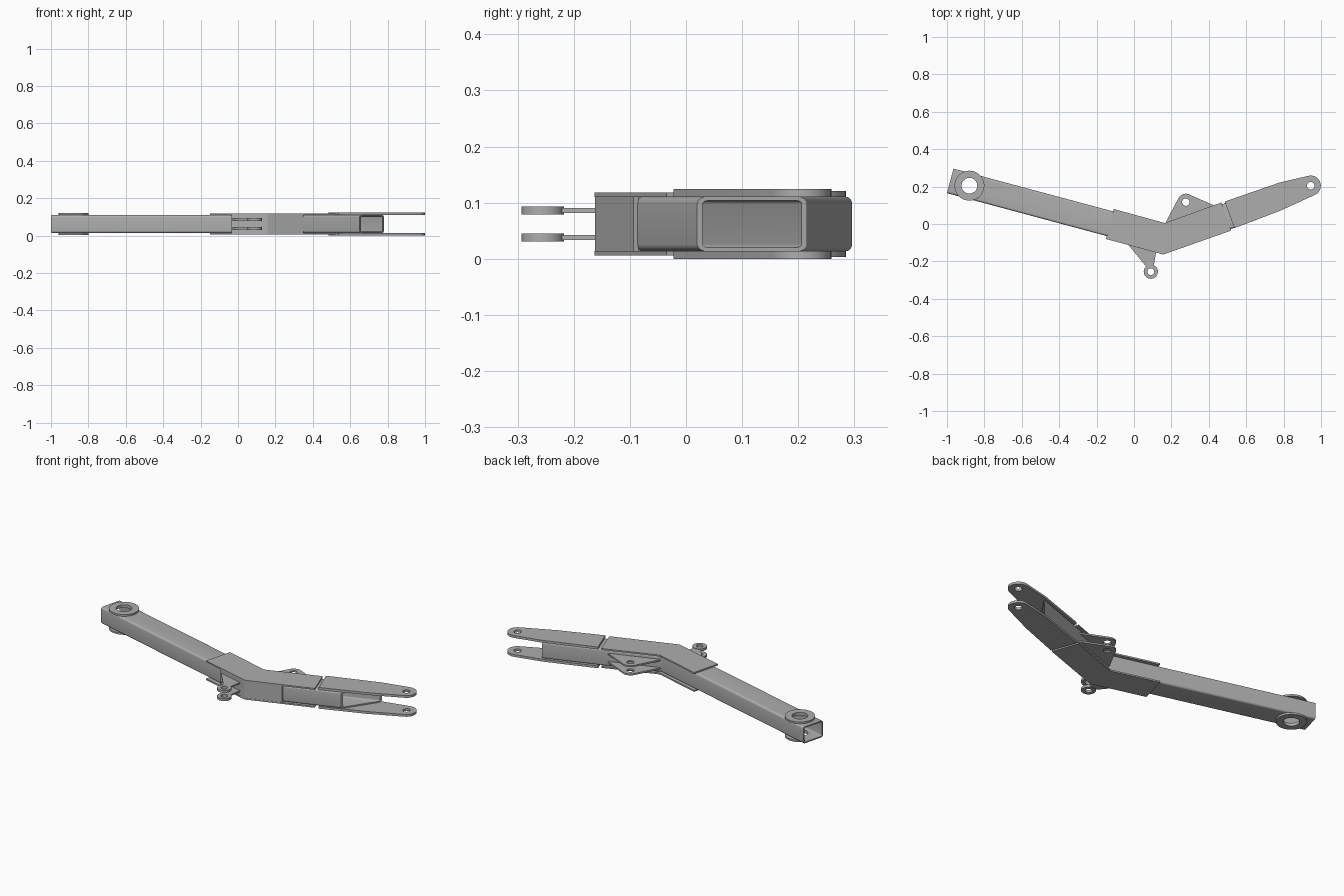
import bpy, bmesh
from math import sin, cos, radians, pi
from mathutils import Vector

MID = 0.062          # height of the symmetry plane
TUBE = 0.0485        # half height of the box tubes

cube = bpy.data.objects.get("Cube")
if cube:
    bpy.data.objects.remove(cube, do_unlink=True)

steel = bpy.data.materials.new("grey_steel")
steel.use_nodes = True
GREY = (0.42, 0.42, 0.42, 1)
steel.diffuse_color = GREY
steel.node_tree.nodes["Principled BSDF"].inputs["Base Color"].default_value = GREY


def select(ob):
    bpy.ops.object.select_all(action='DESELECT')
    ob.select_set(True)
    bpy.context.view_layer.objects.active = ob


def smooth(ob):
    select(ob)
    bpy.ops.object.shade_smooth_by_angle(angle=radians(30))


def arc(c, r, start, end, n=16):
    """Points on an arc, angles in degrees."""
    return [(c[0] + r * cos(radians(start + (end - start) * i / n)),
             c[1] + r * sin(radians(start + (end - start) * i / n)))
            for i in range(n + 1)]


def circle(c, r, n=40):
    return arc(c, r, 0, 360, n)[:-1]


def plate(name, loops, low, high):
    """Flat plate from an outline and optional hole loops."""
    cu = bpy.data.curves.new(name, 'CURVE')
    cu.dimensions = '2D'
    cu.fill_mode = 'BOTH'
    cu.extrude = (high - low) / 2
    for loop in loops:
        sp = cu.splines.new('POLY')
        sp.points.add(len(loop) - 1)
        for p, (x, y) in zip(sp.points, loop):
            p.co = (x, y, 0, 1)
        sp.use_cyclic_u = True
    ob = bpy.data.objects.new(name, cu)
    bpy.context.collection.objects.link(ob)
    select(ob)
    bpy.ops.object.convert(target='MESH')
    ob = bpy.context.object
    me = ob.data
    for v in me.vertices:
        v.co.z += (low + high) / 2
    bm = bmesh.new()
    bm.from_mesh(me)
    bmesh.ops.remove_doubles(bm, verts=bm.verts, dist=1e-5)
    bmesh.ops.recalc_face_normals(bm, faces=bm.faces)
    bm.to_mesh(me)
    bm.free()
    me.materials.clear()
    me.materials.append(steel)
    smooth(ob)
    return ob


def plate_pair(name, loops, near, far):
    """The same plate above and below the symmetry plane."""
    plate("upper_" + name, loops, MID + near, MID + far)
    plate("lower_" + name, loops, MID - far, MID - near)


def rounded_section(width, half, inset, r):
    """Rounded rectangle as (across, height) pairs."""
    pts = []
    a, b = width / 2 - inset - r, half - inset - r
    for sx, sz, start in ((1, 1, 0), (-1, 1, 90), (-1, -1, 180), (1, -1, 270)):
        pts += arc((sx * a, sz * b), r, start, start + 90, 5)
    return pts


def tube(name, ends, width):
    """Hollow box tube; each end is a (front, back) pair of plan points."""
    bm = bmesh.new()
    rings = []
    for inset, r in ((0, 0.012), (0.007, 0.006)):
        for front, back in ends:
            f, b = Vector(front), Vector(back)
            ring = []
            for u, z in rounded_section(width, TUBE, inset, r):
                p = f.lerp(b, u / width + 0.5)
                ring.append(bm.verts.new((p.x, p.y, MID + z)))
            rings.append(ring)
    o0, o1, i0, i1 = rings
    n = len(o0)
    for a, b in ((o0, o1), (o1, i1), (i1, i0), (i0, o0)):
        for k in range(n):
            j = (k + 1) % n
            bm.faces.new((a[k], a[j], b[j], b[k]))
    bmesh.ops.recalc_face_normals(bm, faces=bm.faces)
    me = bpy.data.meshes.new(name)
    bm.to_mesh(me)
    bm.free()
    me.materials.append(steel)
    ob = bpy.data.objects.new(name, me)
    bpy.context.collection.objects.link(ob)
    return ob


# Long tube, with a cross hole for the pivot pin
PIVOT = (-0.88, 0.205)
long_tube = tube("long_tube", (((-1.0, 0.165), (-0.965, 0.296)),
                               ((-0.035, -0.094), (0.165, -0.007))), 0.135)
cutter = plate("pin_cutter", [circle(PIVOT, 0.042)], MID - 0.1, MID + 0.1)
cutter.hide_render = True
select(long_tube)
cut = long_tube.modifiers.new("pin_hole", 'BOOLEAN')
cut.operation = 'DIFFERENCE'
cut.solver = 'EXACT'
cut.object = cutter
bpy.ops.object.modifier_apply(modifier=cut.name)
bpy.data.objects.remove(cutter, do_unlink=True)
smooth(long_tube)

# Short tube with a slanted open end
smooth(tube("short_tube", (((0.35, -0.086), (0.165, -0.003)),
                           ((0.65, 0.02), (0.78, 0.216))), 0.14))

# Pivot washers
plate_pair("pivot_washer", [circle(PIVOT, 0.08), circle(PIVOT, 0.042)], TUBE, 0.059)

# Elbow plates and the bent wall that closes the outside of the elbow
plate_pair("elbow_plate", [[(-0.15, -0.08), (0.157, -0.163), (0.52, -0.035),
                            (0.467, 0.115), (0.165, 0.005), (-0.108, 0.08)]],
           0.048, 0.0565)
plate("elbow_wall", [[(-0.035, -0.111), (0.157, -0.162), (0.35, -0.094),
                      (0.347, -0.085), (0.157, -0.152), (-0.033, -0.101)]],
      MID - 0.048, MID + 0.048)

# Fork plates with a pin hole at the tip
TIP = (0.945, 0.205)
plate_pair("fork_plate", [[(0.537, -0.022), (0.78, 0.07)] + arc(TIP, 0.054, -65, 103)
                          + [(0.78, 0.222), (0.485, 0.12)], circle(TIP, 0.02, 24)],
           0.0485, 0.062)

# Front lugs: thin arm with a thicker eye
EYE = (0.09, -0.255)
REAR = (0.277, 0.117)
for side, z in (("upper", MID + 0.024), ("lower", MID - 0.024)):
    plate(side + "_front_lug_arm",
          [[(-0.033, -0.108), (0.06, -0.222)] + arc(EYE, 0.03, 130, 60, 6)
           + [(0.118, -0.15), (0.08, -0.135)]], z - 0.0045, z + 0.0045)
    plate(side + "_front_lug_eye", [circle(EYE, 0.038), circle(EYE, 0.018, 24)],
          z - 0.007, z + 0.007)
    # Rear lugs
    plate(side + "_rear_lug",
          [[(0.165, -0.005), (0.44, 0.094)] + arc(REAR, 0.045, 65, 155)
           + [(0.17, 0.01)], circle(REAR, 0.02, 24)], z - 0.0045, z + 0.0045)
